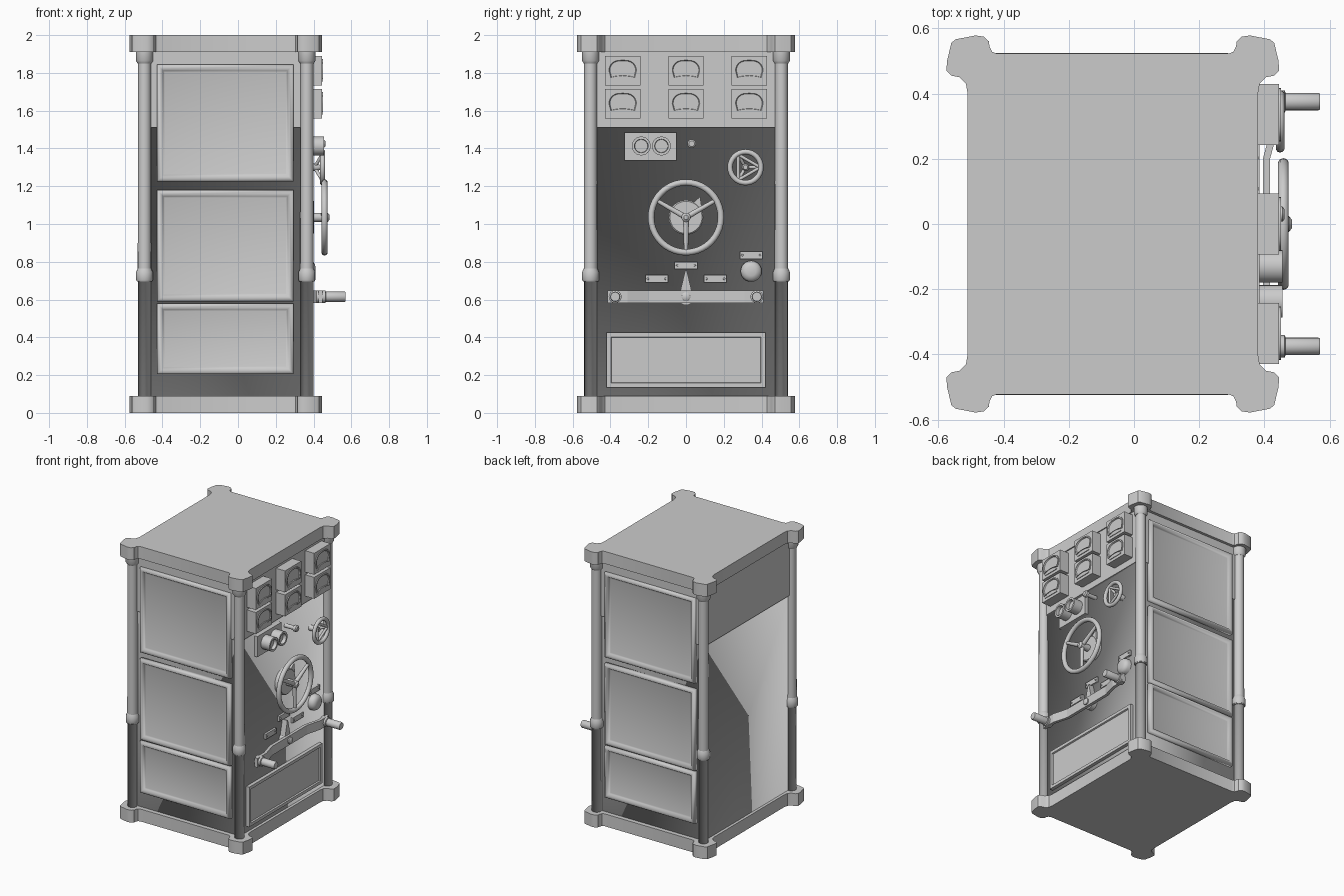
import bpy, bmesh, math
from mathutils import Vector

if "Cube" in bpy.data.objects:
    bpy.data.objects.remove(bpy.data.objects["Cube"])

grey = bpy.data.materials.new("plain_grey")
grey.use_nodes = True
grey.diffuse_color = (0.6, 0.6, 0.6, 1)
grey.node_tree.nodes["Principled BSDF"].inputs["Base Color"].default_value = (0.6, 0.6, 0.6, 1)

CX = -0.065                      # cabinet centre, offset by the controls
WALL = 0.36                      # control side wall


# Each mapping turns (across, up, outward) into model space
def right(u, v, d): return Vector((d, u, v))
def front(u, v, d): return Vector((u, -d, v))
def back(u, v, d): return Vector((u, d, v))
def up(u, v, d): return Vector((u, v, d))


def finish(name, bm, angle):
    bmesh.ops.recalc_face_normals(bm, faces=bm.faces)
    mesh = bpy.data.meshes.new(name)
    bm.to_mesh(mesh)
    bm.free()
    mesh.materials.append(grey)
    if angle:
        mesh.shade_smooth()
        if angle < 180:
            mesh.set_sharp_from_angle(angle=math.radians(angle))
    obj = bpy.data.objects.new(name, mesh)
    bpy.context.collection.objects.link(obj)
    return obj


def loft(name, rings, angle=40, caps=(True, True)):
    """Skin a row of closed rings that have equal point counts."""
    bm = bmesh.new()
    loops = [[bm.verts.new(p) for p in ring] for ring in rings]
    for a, b in zip(loops, loops[1:]):
        for i in range(len(a)):
            j = (i + 1) % len(a)
            bm.faces.new((a[i], a[j], b[j], b[i]))
    for cap, loop in zip(caps, (loops[0], loops[-1])):
        if cap:
            bm.faces.new(loop)
    return finish(name, bm, angle)


def turned(name, side, u, v, profile, n=20, angle=40, caps=(True, True)):
    """Round part: profile lists (radius, distance outward)."""
    turns = [2 * math.pi * i / n for i in range(n)]
    return loft(name, [[side(u + r * math.cos(t), v + r * math.sin(t), d) for t in turns]
                       for r, d in profile], angle, caps)


def rect(side, u0, u1, v0, v1, inset, d):
    a, b, c, e = u0 + inset, u1 - inset, v0 + inset, v1 - inset
    return [side(a, c, d), side(b, c, d), side(b, e, d), side(a, e, d)]


def framed(name, side, box, steps, angle=0):
    """Rectangular part: steps lists (inset, distance outward)."""
    return loft(name, [rect(side, *box, i, d) for i, d in steps], angle)


def plate(name, u, v, w, h, d0, d1):
    return framed(name, right, (u - w / 2, u + w / 2, v - h / 2, v + h / 2), [(0, d0), (0, d1)])


def prism(name, side, outline, d0, d1, angle=35):
    return loft(name, [[side(u, v, d) for u, v in outline] for d in (d0, d1)], angle)


def rod(name, a, b, r0, r1, n=10):
    a, b = Vector(a), Vector(b)
    q = (b - a).to_track_quat('Z', 'Y')
    ring = [q @ Vector((math.cos(2 * math.pi * i / n), math.sin(2 * math.pi * i / n), 0)) for i in range(n)]
    return loft(name, [[a + p * r0 for p in ring], [b + p * r1 for p in ring]])


def torus(name, u, v, d, big, small, n=40, m=10):
    bm = bmesh.new()
    grid = []
    for i in range(n):
        t = 2 * math.pi * i / n
        row = []
        for j in range(m):
            s = 2 * math.pi * j / m
            r = big + small * math.cos(s)
            row.append(bm.verts.new(right(u + r * math.cos(t), v + r * math.sin(t), d + small * math.sin(s))))
        grid.append(row)
    for i in range(n):
        for j in range(m):
            a, b = grid[i], grid[(i + 1) % n]
            bm.faces.new((a[j], b[j], b[(j + 1) % m], a[(j + 1) % m]))
    return finish(name, bm, 180)


# Top and base plates with rounded corner lobes
quarter = [(0.445, 0.40), (0.45, 0.43), (0.47, 0.45), (0.495, 0.455), (0.51, 0.47),
           (0.508, 0.50), (0.495, 0.555), (0.482, 0.566), (0.42, 0.578), (0.395, 0.574),
           (0.38, 0.56), (0.378, 0.545), (0.37, 0.528), (0.355, 0.522)]
outline = []
for sx, sy in ((1, 1), (-1, 1), (-1, -1), (1, -1)):
    part = quarter if sx * sy > 0 else quarter[::-1]
    outline += [(CX + sx * x, sy * y) for x, y in part]
prism("base_plate", up, outline, 0, 0.09)
prism("top_plate", up, outline, 1.91, 2.0)

# Cabinet body, upper part slightly wider
HX = WALL - CX
body = (CX - HX, CX + HX, -0.49, 0.49)
cabinet = framed("cabinet_body", up, body, [(0, 0.05), (0, 1.51), (-0.012, 1.51)], 180)
for e in cabinet.data.edges:
    a, b = (cabinet.data.vertices[i].co for i in e.vertices)
    e.use_edge_sharp = abs(a.z - b.z) > 0.5
framed("cabinet_upper_band", up, body, [(-0.012, 1.511), (-0.012, 1.92)])

# Corner posts
for x, sx in ((CX - 0.43, "right"), (CX + 0.43, "left")):
    for y, sy in ((-0.505, "front"), (0.505, "back")):
        tag = sy + "_" + sx
        turned(tag + "_lower_post", up, x, y, [(0.034, 0.085), (0.034, 0.70), (0.044, 0.70)],
               16, 180, (True, False))
        turned(tag + "_post_collar", up, x, y,
               [(0.040, 0.695), (0.045, 0.705), (0.045, 0.745), (0.036, 0.765)], 16)
        turned(tag + "_upper_post", up, x, y, [(0.036, 0.75), (0.034, 1.87)], 16)
        turned(tag + "_post_cap", up, x, y,
               [(0.036, 1.85), (0.046, 1.865), (0.046, 1.92)], 16)

# Recessed panels on front and back
for side, tag in ((front, "front"), (back, "back")):
    for name, z0, z1 in (("top", 1.225, 1.845), ("middle", 0.59, 1.18), ("bottom", 0.205, 0.58)):
        framed(f"{tag}_{name}_panel", side, (-0.43, 0.295, z0, z1),
               [(0, 0.48), (0, 0.513), (0.008, 0.524), (0.024, 0.524), (0.034, 0.508),
                (0.042, 0.505)], 180)

# Lower hatch on the control side
framed("control_hatch", right, (-0.42, 0.42, 0.135, 0.425),
       [(0, 0.35), (0, 0.385), (0.022, 0.385), (0.026, 0.375)])

# Six arched gauges
def arch(u, v, s, d):
    pts = [(-0.066, -0.038), (-0.04, -0.032), (0, -0.028), (0.04, -0.032), (0.066, -0.038)]
    pts += [(0.076 * math.copysign(abs(math.cos(t)) ** 0.7, math.cos(t)), 0.058 * math.sin(t))
            for t in [math.pi * i / 12 for i in range(13)]]
    return [right(u + a * s, v + b * s, d) for a, b in pts]

for col, y in enumerate((-0.335, 0, 0.335)):
    for row, z in enumerate((1.637, 1.812)):
        tag = f"gauge_{col}_{row}_"
        plate(tag + "case", y, z, 0.187, 0.156, 0.36, 0.444)
        loft(tag + "window", [arch(y, z, s, d) for s, d in
                              ((1.08, 0.44), (1.08, 0.451), (0.96, 0.451), (0.9, 0.445))])
        prism(tag + "lower_cover", right,
              [(y + 0.06 * math.cos(t), z - 0.058 + 0.026 * math.sin(t))
               for t in [math.pi * i / 10 for i in range(11)]], 0.44, 0.449)

# Twin dials and signal knob
plate("dial_plate", -0.188, 1.41, 0.275, 0.15, 0.35, 0.385)
for i, y in enumerate((-0.237, -0.13)):
    turned(f"dial_{i}", right, y, 1.413,
           [(0.05, 0.37), (0.05, 0.455), (0.036, 0.455), (0.034, 0.43)], 24)
turned("signal_knob", right, 0.03, 1.425, [(0.015, 0.35), (0.015, 0.43), (0.023, 0.435),
                                           (0.023, 0.455), (0.015, 0.462)], 14)

# Large handwheel
turned("large_wheel_boss", right, 0, 1.035, [(0.092, 0.35), (0.092, 0.395), (0.085, 0.402)], 28)
prism("large_wheel_pointer", right, [(0.035, 1.11), (0.085, 1.07), (0.075, 1.145)], 0.36, 0.40)
torus("large_wheel_rim", 0, 1.035, 0.458, 0.185, 0.017)
turned("large_wheel_hub", right, 0, 1.035, [(0.024, 0.36), (0.024, 0.475), (0.012, 0.485)], 16)
for k in range(3):
    t = math.radians(30 + 120 * k)
    rod(f"large_wheel_spoke_{k}", (0.455, 0, 1.035),
        (0.458, 0.18 * math.cos(t), 1.035 + 0.18 * math.sin(t)), 0.016, 0.011)

# Small handwheel with triangular brace
torus("small_wheel_rim", 0.315, 1.30, 0.448, 0.082, 0.014, 32)
turned("small_wheel_hub", right, 0.315, 1.30, [(0.02, 0.35), (0.02, 0.42), (0.012, 0.435)], 14)
tips = [right(0.315 + 0.078 * math.cos(t), 1.30 + 0.078 * math.sin(t), 0.445)
        for t in [math.radians(a) for a in (0, 120, 240)]]
for k in range(3):
    rod(f"small_wheel_brace_{k}", tips[k], tips[(k + 1) % 3], 0.009, 0.009)
    rod(f"small_wheel_spoke_{k}", (0.405, 0.315, 1.30), tips[k], 0.009, 0.009)

# Label plates with end screws, round button, pointer
for i, (y, z) in enumerate(((0, 0.78), (-0.155, 0.71), (0.155, 0.71), (0.345, 0.835))):
    plate(f"label_{i}", y, z, 0.12, 0.038, 0.35, 0.375)
    for s in (-1, 1):
        turned(f"label_{i}_screw", right, y + s * 0.047, z, [(0.007, 0.37), (0.005, 0.381)], 8)
turned("round_button", right, 0.345, 0.75, [(0.056, 0.35), (0.056, 0.385), (0.046, 0.402),
                                            (0.025, 0.41)], 24, 60)
prism("lever_pointer", right, [(-0.03, 0.645), (0.03, 0.645), (0.004, 0.755), (-0.004, 0.755)], 0.36, 0.40)

# Bent lever bar with two handles
bar = [(-0.415, 0.425), (-0.31, 0.425), (-0.2, 0.395), (0.2, 0.395), (0.31, 0.425), (0.41, 0.425)]
bar += [(y, x + 0.022) for y, x in reversed(bar)]
prism("lever_bar", lambda u, v, d: Vector((v, u, d)), bar, 0.582, 0.648, 0)
turned("lever_pivot", right, 0, 0.615, [(0.045, 0.35), (0.045, 0.395), (0.024, 0.395),
                                        (0.024, 0.425), (0.014, 0.432)], 16)
for s, tag in ((-1, "front"), (1, "back")):
    turned(tag + "_lever_handle", right, s * 0.375, 0.615,
           [(0.034, 0.415), (0.034, 0.462), (0.027, 0.465), (0.027, 0.565), (0.024, 0.57)], 16)
